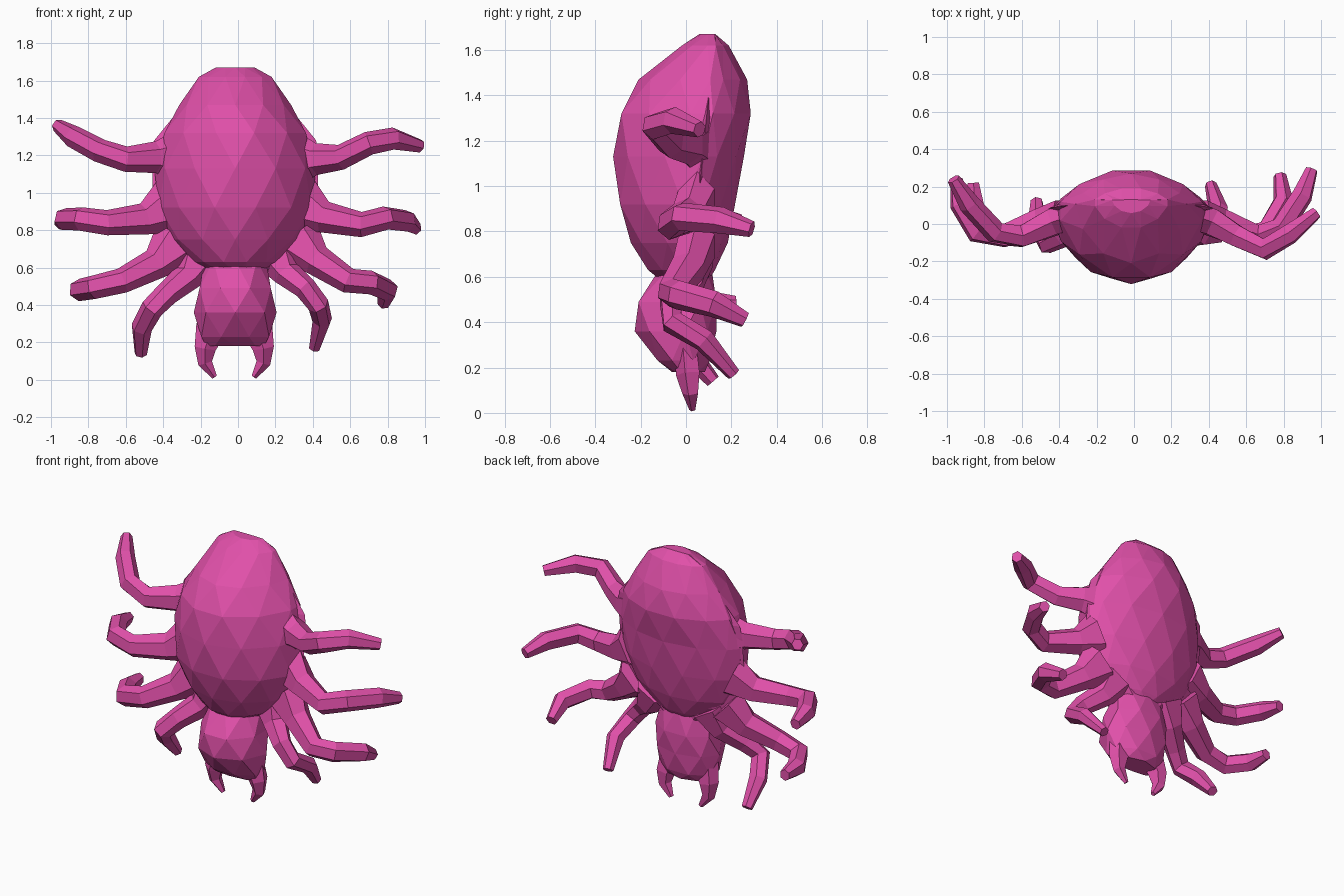
import bpy, bmesh, math
from mathutils import Vector

if "Cube" in bpy.data.objects:
    bpy.data.objects.remove(bpy.data.objects["Cube"])

PINK = bpy.data.materials.new("pink")
PINK.diffuse_color = (0.75, 0.08, 0.40, 1)
PINK.use_nodes = True
PINK.node_tree.nodes["Principled BSDF"].inputs["Base Color"].default_value = PINK.diffuse_color


def skin(name, rings, tri=False):
    """Join a list of equal point rings into one closed flat-shaded part."""
    bm = bmesh.new()
    loops = [[bm.verts.new(p) for p in ring] for ring in rings]
    n = len(loops[0])
    for k, (a, b) in enumerate(zip(loops, loops[1:])):
        for i in range(n):
            j = (i + 1) % n
            if not tri:
                bm.faces.new((a[i], a[j], b[j], b[i]))
            elif k % 2 == 0:      # next ring is turned half a step forward
                bm.faces.new((a[i], a[j], b[i]))
                bm.faces.new((a[j], b[j], b[i]))
            else:
                bm.faces.new((a[i], a[j], b[j]))
                bm.faces.new((a[i], b[j], b[i]))
    bm.faces.new(loops[0][::-1])
    bm.faces.new(loops[-1])
    bmesh.ops.recalc_face_normals(bm, faces=bm.faces)
    me = bpy.data.meshes.new(name)
    bm.to_mesh(me)
    bm.free()
    me.materials.append(PINK)
    bpy.context.collection.objects.link(bpy.data.objects.new(name, me))


def middle(z):
    """Depth of the widest line of the body, leaning back towards the top."""
    return 0.1 * z - 0.04


def shell(name, levels, n, tri=True, front=1.0, back=1.0):
    """Loft of half-ovals: (z, half width, y front, y back); powers pinch the sides."""
    rings = []
    for k, (z, hw, yf, yb) in enumerate(levels):
        ring = []
        for i in range(n):
            a = 2 * math.pi * (i + (0.5 * (k % 2) if tri else 0)) / n
            s, ym = math.sin(a), middle(z)
            y = (yb - ym) * abs(s) ** back if s > 0 else (yf - ym) * abs(s) ** front
            ring.append((1.03 * hw * math.cos(a) - 0.015, ym + 1.03 * y, z))
        rings.append(ring)
    skin(name, rings, tri)


def limb(name, pts, radii, n=6):
    """Tapered faceted tube through the points."""
    pts = [Vector(p) for p in pts]
    u = Vector((0, 1, 0))
    rings = []
    for i, (p, r) in enumerate(zip(pts, radii)):
        t = (pts[min(i + 1, len(pts) - 1)] - pts[max(i - 1, 0)]).normalized()
        u = (u - t * u.dot(t)).normalized()
        v = t.cross(u)
        flat = 0.6 if i == 0 else 0.95
        rings.append([p + r * (flat * math.cos(a) * u + math.sin(a) * v)
                      for a in (2 * math.pi * (k + 0.5) / n for k in range(n))])
    skin(name, rings)


# Swollen abdomen
shell("abdomen", [
    (0.57, 0.12, -0.09, 0.09), (0.63, 0.23, -0.17, 0.13),
    (0.75, 0.34, -0.235, 0.18), (0.92, 0.41, -0.295, 0.22),
    (1.13, 0.42, -0.31, 0.25), (1.32, 0.38, -0.29, 0.29),
    (1.47, 0.29, -0.20, 0.265), (1.62, 0.195, -0.02, 0.19),
    (1.67, 0.10, 0.06, 0.13)], 12, front=1.25, back=1.5)

# Thin side rim that carries the legs
rim = ((0.58, 0.18), (0.70, 0.39), (0.85, 0.43), (1.20, 0.43), (1.28, 0.42), (1.42, 0.31))
shell("side_rim", [(z, w, middle(z) - 0.08, middle(z) + 0.09) for z, w in rim], 6, tri=False)

# Head
shell("head", [
    (0.64, 0.16, -0.11, 0.11), (0.49, 0.20, -0.22, 0.14),
    (0.36, 0.215, -0.22, 0.13), (0.23, 0.19, -0.13, 0.11),
    (0.18, 0.15, -0.06, 0.08)], 8)

# Mouth hooks
for side, s in (("right", 1), ("left", -1)):
    hook = ((0.12, 0.28), (0.155, 0.17), (0.155, 0.09), (0.105, 0.015))
    limb(side + "_mouth_hook", [(s * x - 0.02, 0.03 - 0.1 * z, z) for x, z in hook],
         (0.09, 0.06, 0.04, 0.015), 5)


def leg(name, tip_y, path, width=1.0):
    """Leg through front-view (x, z) points; depth dips forward, then back to tip_y."""
    depth = (0.01, -0.065, 0.5 * tip_y - 0.165, 0.9 * tip_y - 0.11, tip_y)
    pts = [(x, y, z) for (x, z), y in zip(path, depth)]
    x, z = path[0]
    root = (x * 0.74, 0.05, z + 0.2 * (1.18 - z))      # broad root in the rim
    radii = [r * width for r in (0.15, 0.085, 0.068, 0.064, 0.06, 0.036)]
    limb(name, [root] + pts, radii)


# Legs, from the top pair down to the pair beside the head
leg("right_leg_1", 0.06, ((0.42, 1.18), (0.55, 1.19), (0.70, 1.265), (0.83, 1.29), (0.975, 1.25)))
leg("right_leg_2", 0.29, ((0.46, 0.87), (0.66, 0.83), (0.79, 0.865), (0.90, 0.85), (0.95, 0.81)))
leg("right_leg_3", 0.26, ((0.42, 0.64), (0.59, 0.53), (0.71, 0.52), (0.80, 0.48), (0.78, 0.41)))
leg("right_leg_4", 0.21, ((0.26, 0.57), (0.36, 0.49), (0.43, 0.40), (0.45, 0.32), (0.41, 0.17)), 0.9)
leg("left_leg_1", 0.24, ((-0.44, 1.19), (-0.60, 1.18), (-0.74, 1.225), (-0.88, 1.30), (-0.965, 1.36)))
leg("left_leg_2", 0.24, ((-0.50, 0.86), (-0.70, 0.84), (-0.84, 0.86), (-0.93, 0.86), (-0.95, 0.84)))
leg("left_leg_3", 0.22, ((-0.44, 0.62), (-0.62, 0.53), (-0.77, 0.495), (-0.85, 0.48), (-0.86, 0.48)))
leg("left_leg_4", 0.12, ((-0.27, 0.55), (-0.38, 0.46), (-0.46, 0.38), (-0.515, 0.28), (-0.52, 0.14)), 0.95)
